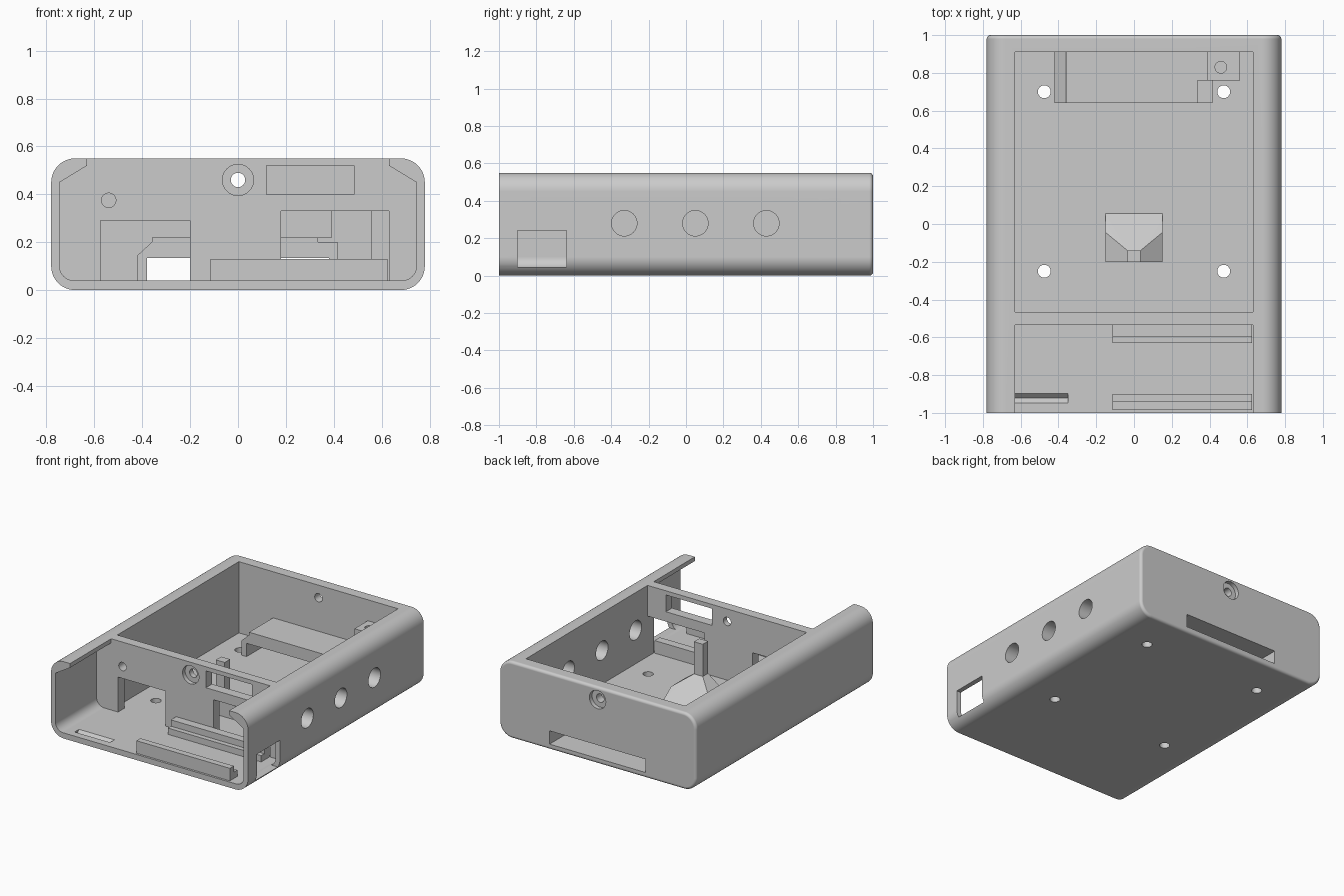
import bpy, bmesh, math
from mathutils import Vector

cube = bpy.data.objects.get("Cube")
if cube:
    bpy.data.objects.remove(cube, do_unlink=True)

grey = bpy.data.materials.new("plain grey")
grey.use_nodes = True
grey.diffuse_color = (0.6, 0.6, 0.6, 1)
grey.node_tree.nodes["Principled BSDF"].inputs["Base Color"].default_value = (0.6, 0.6, 0.6, 1)


def make(name, bm):
    bmesh.ops.recalc_face_normals(bm, faces=bm.faces)
    mesh = bpy.data.meshes.new(name)
    bm.to_mesh(mesh)
    bm.free()
    mesh.materials.append(grey)
    ob = bpy.data.objects.new(name, mesh)
    bpy.context.collection.objects.link(ob)
    return ob


def prism(name, profile, y0, y1, back_bevel=0):
    """Extrude an x-z outline along y."""
    bm = bmesh.new()
    face = bm.faces.new([bm.verts.new((x, y0, z)) for x, z in profile])
    ext = bmesh.ops.extrude_face_region(bm, geom=[face])["geom"]
    for v in ext:
        if isinstance(v, bmesh.types.BMVert):
            v.co.y = y1
    if back_bevel:
        edges = [e for e in bm.edges if all(v.co.y == e.verts[0].co.y and v.co.y > 0 for v in e.verts)]
        bmesh.ops.bevel(bm, geom=edges, offset=back_bevel, segments=4, profile=0.5, affect='EDGES')
    return make(name, bm)


def box(name, x0, x1, y0, y1, z0, z1):
    return prism(name, [(x0, z0), (x1, z0), (x1, z1), (x0, z1)], y0, y1)


def rod(name, centre, r, length, axis):
    bm = bmesh.new()
    bmesh.ops.create_cone(bm, cap_ends=True, segments=40, radius1=r, radius2=r, depth=length)
    turn = Vector((0, 0, 1)).rotation_difference(Vector(axis)).to_matrix()
    bmesh.ops.rotate(bm, verts=bm.verts, matrix=turn)
    bmesh.ops.translate(bm, verts=bm.verts, vec=centre)
    return make(name, bm)


def hull(name, points):
    bm = bmesh.new()
    for p in points:
        bm.verts.new(p)
    bmesh.ops.convex_hull(bm, input=bm.verts)
    bmesh.ops.dissolve_limit(bm, angle_limit=0.01, verts=bm.verts, edges=bm.edges)
    return make(name, bm)


def cut(target, cutter):
    mod = target.modifiers.new("cut", 'BOOLEAN')
    mod.operation = 'DIFFERENCE'
    mod.solver = 'EXACT'
    mod.object = cutter
    bpy.context.view_layer.objects.active = target
    bpy.ops.object.modifier_apply(modifier=mod.name)
    bpy.data.objects.remove(cutter, do_unlink=True)


def arc(cx, cz, r, start, steps=12):
    return [(cx + r * math.cos(math.radians(start + 90 * i / steps)),
             cz + r * math.sin(math.radians(start + 90 * i / steps))) for i in range(steps + 1)]


# Outer shell: rounded along its length, softly bevelled at the back
W, H, R = 0.78, 0.55, 0.1
outline = (arc(W - R, H - R, R, 0) + arc(R - W, H - R, R, 90)
           + arc(R - W, R, R, 180) + arc(W - R, R, R, 270))
shell = prism("case_shell", outline, -1, 1, 0.02)

# Main well and the open front bay with overhanging lips
cut(shell, box("well", -0.63, 0.63, -0.465, 0.91, 0.04, 0.7))
bay = ([(0.63, 0.7), (-0.63, 0.7), (-0.63, 0.52), (-0.745, 0.45)]
       + arc(-0.685, 0.1, 0.06, 180) + arc(0.685, 0.1, 0.06, 270)
       + [(0.745, 0.45), (0.63, 0.52)])
cut(shell, prism("bay", bay, -1.1, -0.535))

# Openings in the partition
for x0, x1, z0, z1 in [(-0.575, -0.2, 0.04, 0.29), (0.18, 0.63, 0.04, 0.33), (0.12, 0.485, 0.4, 0.52)]:
    cut(shell, box("opening", x0, x1, -0.56, -0.44, z0, z1))
cut(shell, rod("wire_hole", (-0.54, -0.5, 0.375), 0.03, 0.15, (0, 1, 0)))

# Screw holes with counterbores in the partition and back wall
for y, bore_y in [(-0.5, -0.545), (0.96, 1.01)]:
    cut(shell, rod("screw_hole", (0, y, 0.46), 0.03, 0.2, (0, 1, 0)))
    cut(shell, rod("counterbore", (0, bore_y, 0.46), 0.065, 0.08, (0, 1, 0)))

# Side button holes and side port
for y in (-0.33, 0.05, 0.43):
    cut(shell, rod("button_hole", (0.7, y, 0.28), 0.068, 0.3, (1, 0, 0)))
cut(shell, box("side_port", 0.7, 0.9, -0.9, -0.64, 0.045, 0.24))

# Floor mounting holes
for x in (-0.475, 0.475):
    for y in (-0.25, 0.7):
        cut(shell, rod("floor_hole", (x, y, 0.02), 0.034, 0.2, (0, 0, 1)))

# V groove in the bay floor
cut(shell, hull("groove", [(x, y, z) for x in (-0.63, -0.35)
                           for y, z in [(-0.967, 0.06), (-0.878, 0.06), (-0.922, 0.015)]]))


def tunnel():
    return box("tunnel", -0.38, 0.38, 0.6, 1.1, 0.04, 0.135)


# Back slot with the bridge that covers it inside
cut(shell, tunnel())
bridge = prism("slot_bridge", [(-0.42, 0.03), (-0.42, 0.145), (-0.36, 0.2), (-0.36, 0.22),
                               (0.335, 0.22), (0.335, 0.03)], 0.64, 0.915)
infill = box("bridge_end", 0.335, 0.395, 0.76, 0.915, 0.03, 0.22)
step = box("bridge_step", 0.335, 0.415, 0.64, 0.76, 0.03, 0.2)
for part in (bridge, infill, step):
    cut(part, tunnel())

# Corner post with a screw hole
post = box("corner_post", 0.39, 0.56, 0.76, 0.915, 0.03, 0.4)
cut(post, rod("post_hole", (0.46, 0.83, 0.4), 0.031, 0.24, (0, 0, 1)))

# Board rails: a tall outer strip and a low inner ledge each
for name, y0, y1, top in [("front_rail", -0.985, -0.94, 0.13), ("front_rail_ledge", -0.94, -0.9, 0.085),
                          ("rear_rail_ledge", -0.63, -0.595, 0.085), ("rear_rail", -0.595, -0.535, 0.13)]:
    box(name, -0.115, 0.625, y0, y1, 0.03, top)

# Sloped pedestal and its upright in the well
hull("pedestal", [(s * x, y, z) for s in (-1, 1) for x, y, z in [
    (0.15, 0.055, 0.03), (0.15, -0.2, 0.03), (0.15, 0.055, 0.04), (0.15, -0.045, 0.115),
    (0.15, -0.2, 0.115), (0.035, -0.14, 0.2), (0.035, -0.2, 0.2)]])
box("pedestal_upright", -0.035, 0.035, -0.2, -0.14, 0.15, 0.43)

# Smooth curved faces, keep edges sharp
for ob in bpy.context.collection.objects:
    if ob.type == 'MESH' and ob.data.materials and ob.data.materials[0] == grey:
        bpy.ops.object.select_all(action='DESELECT')
        ob.select_set(True)
        bpy.context.view_layer.objects.active = ob
        bpy.ops.object.shade_smooth_by_angle(angle=math.radians(25))
        ob.modifiers.new("even_normals", 'WEIGHTED_NORMAL').keep_sharp = True
